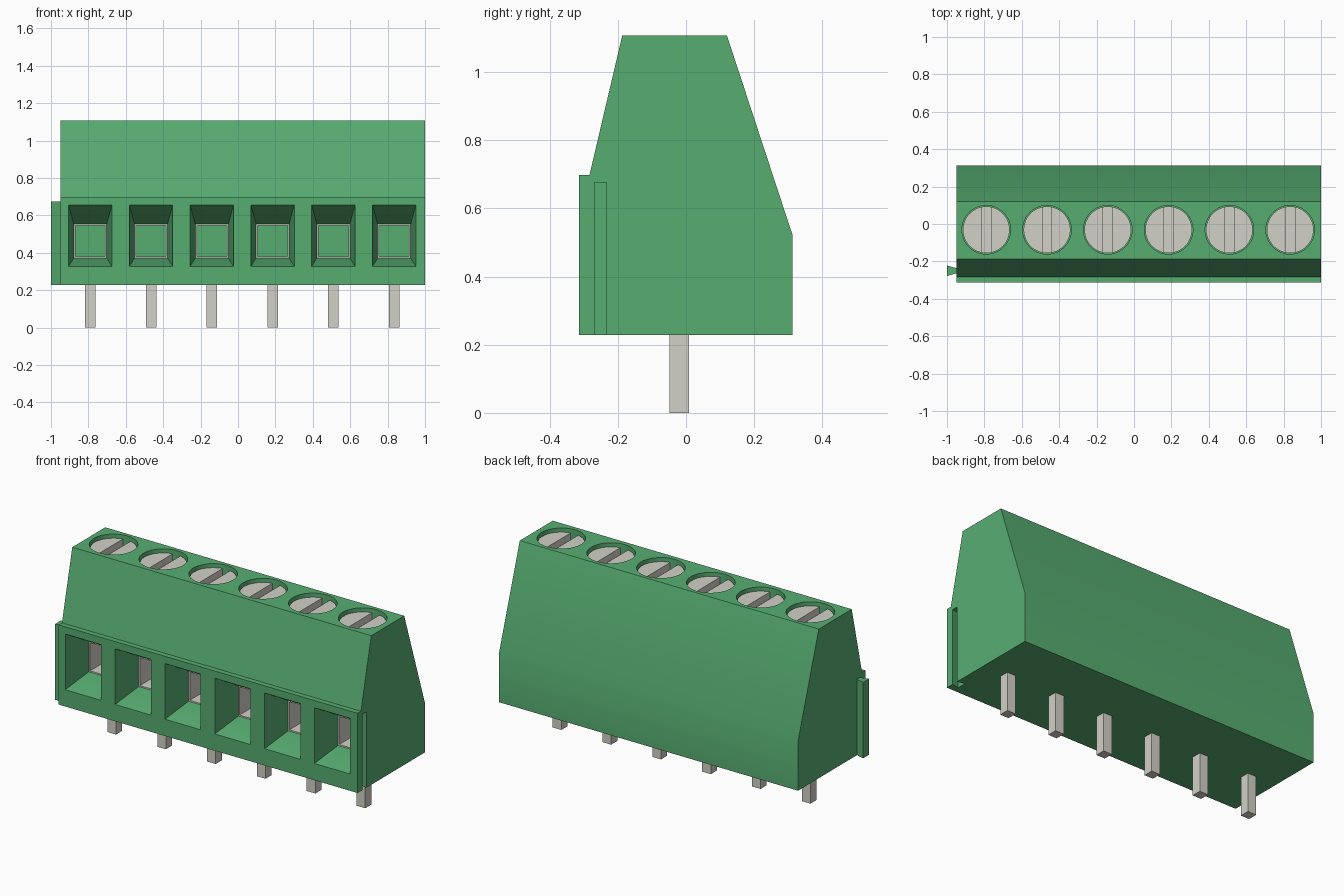
import bpy, bmesh, math

old = bpy.data.objects.get("Cube")
if old:
    bpy.data.objects.remove(old, do_unlink=True)


def material(name, rgb):
    m = bpy.data.materials.new(name)
    m.use_nodes = True
    m.diffuse_color = (*rgb, 1)
    m.node_tree.nodes["Principled BSDF"].inputs["Base Color"].default_value = (*rgb, 1)
    return m


GREEN = material("green plastic", (0.095, 0.42, 0.167))
METAL = material("pale metal", (0.645, 0.638, 0.571))


def loft(name, loops, mat, ring=False):
    """Skin matching loops of points; cap the ends, or close into a ring."""
    bm = bmesh.new()
    rows = [[bm.verts.new(p) for p in loop] for loop in loops]
    n = len(rows[0])
    pairs = list(zip(rows, rows[1:])) + ([(rows[-1], rows[0])] if ring else [])
    for a, b in pairs:
        for i in range(n):
            j = (i + 1) % n
            bm.faces.new((a[i], a[j], b[j], b[i]))
    if not ring:
        bm.faces.new(rows[0])
        bm.faces.new(rows[-1])
    bmesh.ops.recalc_face_normals(bm, faces=bm.faces)
    me = bpy.data.meshes.new(name)
    bm.to_mesh(me)
    bm.free()
    me.materials.append(mat)
    ob = bpy.data.objects.new(name, me)
    bpy.context.collection.objects.link(ob)
    return ob


def rect_xz(x, half, z0, z1, y):
    return [(x - half, y, z0), (x + half, y, z0), (x + half, y, z1), (x - half, y, z1)]


def box(name, x, half, y0, y1, z0, z1, mat):
    return loft(name, [rect_xz(x, half, z0, z1, y0), rect_xz(x, half, z0, z1, y1)], mat)


def column(name, outline, z0, z1, mat):
    return loft(name, [[(x, y, z) for x, y in outline] for z in (z0, z1)], mat)


def circle(x, y, r, n=48):
    return [(x + r * math.cos(2 * math.pi * i / n), y + r * math.sin(2 * math.pi * i / n))
            for i in range(n)]


def carve(ob, cutters):
    """Subtract the cutters, keep the result and remove the cutters."""
    for c in cutters:
        c.hide_render = True
        mod = ob.modifiers.new("cut", 'BOOLEAN')
        mod.operation, mod.solver, mod.object = 'DIFFERENCE', 'EXACT', c
    dg = bpy.context.evaluated_depsgraph_get()
    dg.update()
    me = bpy.data.meshes.new_from_object(ob.evaluated_get(dg))
    ob.modifiers.clear()
    ob.data = me
    for c in cutters:
        bpy.data.objects.remove(c, do_unlink=True)


def smooth(ob):
    bpy.ops.object.select_all(action='DESELECT')
    ob.select_set(True)
    bpy.context.view_layer.objects.active = ob
    bpy.ops.object.shade_smooth_by_angle(angle=math.radians(30))


LEFT, RIGHT, BASE, TOP = 1.0, -0.95, 0.228, 1.107
FRONT = -0.314
CENTRES = [-0.79 + 0.325 * i for i in range(6)]
SCREW_Y = -0.031

# Housing: side profile swept along x
profile = [(FRONT, BASE), (FRONT, 0.698), (-0.283, 0.698), (-0.187, TOP),
           (0.12, TOP), (0.313, 0.52), (0.313, BASE)]
housing = loft("housing", [[(x, y, z) for y, z in profile] for x in (RIGHT, LEFT)], GREEN)

# Dovetail groove on the left end
cutters = [column("groove_cutter", [(LEFT + 0.01, -0.266), (LEFT + 0.01, -0.236),
                                    (LEFT - 0.045, -0.222), (LEFT - 0.045, -0.278)],
                  BASE - 0.05, 0.675, GREEN)]
for x in CENTRES:
    # Tapered wire entry continuing into a straight square cavity
    cutters.append(loft("entry_cutter", [
        rect_xz(x, 0.1175, 0.3245, 0.661, FRONT - 0.01),
        rect_xz(x, 0.088, 0.372, 0.553, -0.14),
        rect_xz(x, 0.088, 0.372, 0.553, 0.1)], GREEN))
    # Round screw well
    cutters.append(column("well_cutter", circle(x, SCREW_Y, 0.13), 1.0, TOP + 0.05, GREEN))
carve(housing, cutters)
smooth(housing)

# Dovetail rib on the right end
column("dovetail_rib", [(RIGHT, -0.264), (RIGHT, -0.236), (-1.0, -0.222), (-1.0, -0.278)],
       BASE, 0.675, GREEN)

for i, x in enumerate(CENTRES, 1):
    # Slotted screw head
    screw = column(f"screw_{i}", circle(x, SCREW_Y, 0.125), 0.99, 1.085, METAL)
    carve(screw, [box("slot_cutter", x, 0.025, SCREW_Y - 0.2, SCREW_Y + 0.2,
                      1.045, 1.2, METAL)])
    smooth(screw)
    # Wire clamp: a square metal sleeve behind the entry
    loft(f"clamp_{i}", [rect_xz(x, 0.096, 0.364, 0.561, -0.135),
                        rect_xz(x, 0.096, 0.364, 0.561, 0.09),
                        rect_xz(x, 0.08, 0.38, 0.545, 0.09),
                        rect_xz(x, 0.08, 0.38, 0.545, -0.135)], METAL, ring=True)
    # Solder pin
    box(f"pin_{i}", x, 0.028, -0.048, 0.009, 0.0, BASE + 0.03, METAL)
